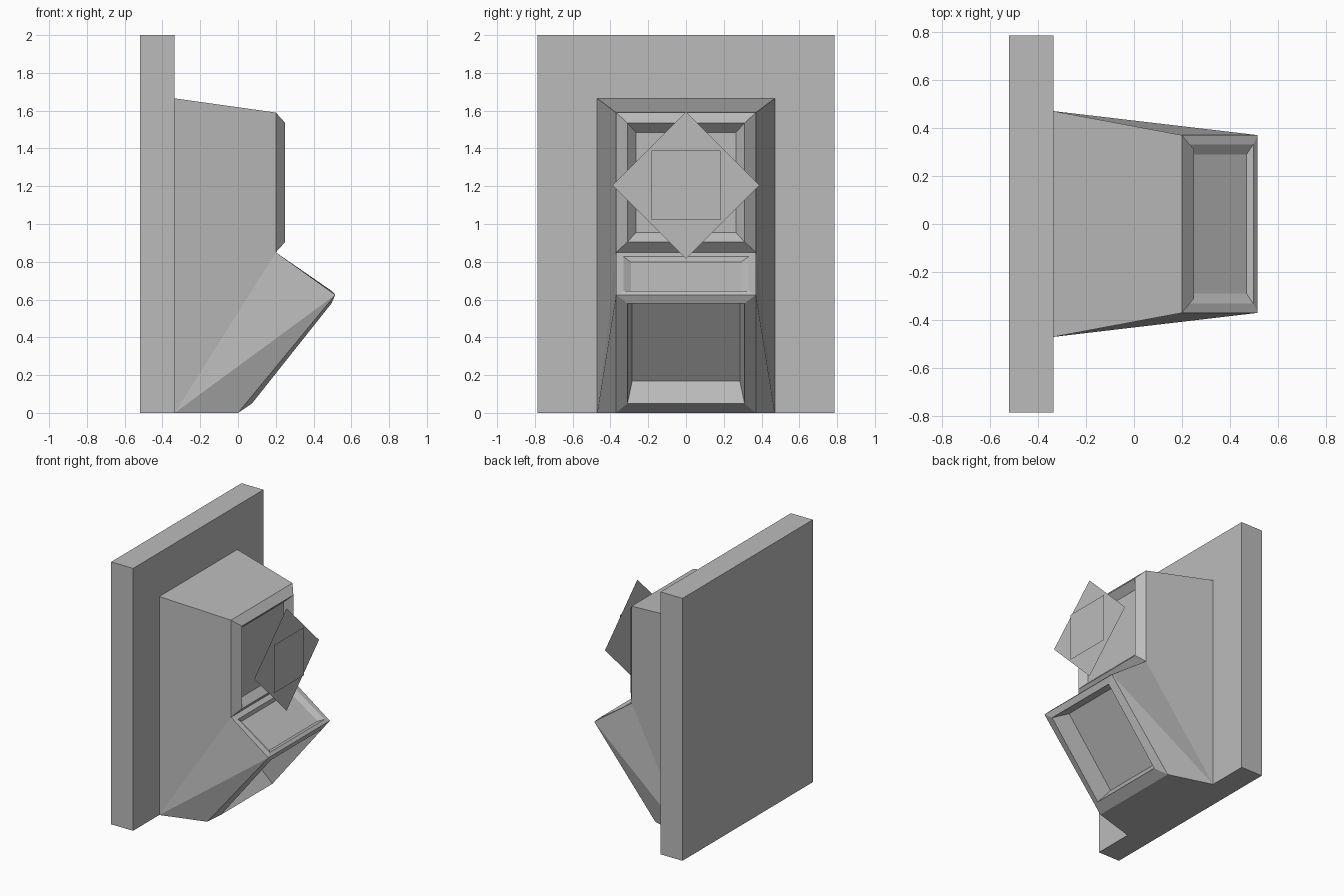
import bpy, bmesh, math
from mathutils import Vector

cube = bpy.data.objects.get("Cube")
if cube:
    bpy.data.objects.remove(cube, do_unlink=True)

GREY = (0.5, 0.5, 0.5, 1.0)
grey = bpy.data.materials.new("plain grey")
grey.use_nodes = True
grey.diffuse_color = GREY
grey.node_tree.nodes["Principled BSDF"].inputs["Base Color"].default_value = GREY


def finish(name, bm, recalc=True):
    bmesh.ops.remove_doubles(bm, verts=bm.verts[:], dist=0.0005)
    if recalc:
        bmesh.ops.recalc_face_normals(bm, faces=bm.faces[:])
    me = bpy.data.meshes.new(name)
    bm.to_mesh(me)
    bm.free()
    me.materials.append(grey)
    ob = bpy.data.objects.new(name, me)
    bpy.context.collection.objects.link(ob)
    return ob


def face(bm, *pts):
    bm.faces.new([bm.verts.new(p) for p in pts])


def panel(bm, rings):
    """Raised rim and recess; each ring is (half width, top xz, bottom xz)."""
    loops = [[(t[0], -w, t[1]), (t[0], w, t[1]), (b[0], w, b[1]), (b[0], -w, b[1])]
             for w, t, b in rings]
    for a, c in zip(loops, loops[1:]):
        for i in range(4):
            j = (i + 1) % 4
            face(bm, a[i], a[j], c[j], c[i])
    face(bm, *loops[-1])


# Wall plate
bm = bmesh.new()
bmesh.ops.create_cube(bm, size=1)
for v in bm.verts:
    v.co = Vector((-0.4275 + v.co.x * 0.185, v.co.y * 1.57, 1 + v.co.z * 2))
finish("back_plate", bm)

# Cabinet: tapered shell with three framed panels on its front
W, B = 0.37, 0.47
BACK_LOW, BACK_TOP = (-0.335, 0), (-0.335, 1.665)
TOP, NECK, LIP, FOOT = (0.2, 1.59), (0.2, 0.85), (0.515, 0.625), (0, 0)
bm = bmesh.new()
for s in (-1, 1):
    def at(p, w=W):
        return (p[0], s * w, p[1])
    low = at(BACK_LOW, B)
    face(bm, low, at(BACK_TOP, B), at(TOP), at(NECK))
    face(bm, low, at(NECK), at(LIP))
    face(bm, low, at(LIP), at(FOOT))
# top, underside and back
for p, pw, q, qw in ((BACK_TOP, B, TOP, W), (BACK_LOW, B, FOOT, W),
                     (BACK_LOW, B, BACK_TOP, B)):
    face(bm, (p[0], -pw, p[1]), (p[0], pw, p[1]), (q[0], qw, q[1]), (q[0], -qw, q[1]))
# upright screen panel
panel(bm, [(W, TOP, NECK),
           (0.31, (0.25, 1.535), (0.25, 0.905)),
           (0.265, (0.2, 1.485), (0.2, 0.955))])
# sloping shelf panel
panel(bm, [(W, NECK, LIP),
           (0.332, (0.23, 0.827), (0.497, 0.645)),
           (0.29, (0.234, 0.798), (0.469, 0.64))])
# lower panel with deep recess
panel(bm, [(W, LIP, FOOT),
           (0.31, (0.495, 0.58), (0.074, 0.05)),
           (0.285, (0.36, 0.652), (-0.023, 0.168))])
finish("cabinet", bm)


# Flat sheets floating in front of the screen
def sheet(name, x, radius, turn):
    bm = bmesh.new()
    face(bm, *[(x, radius * math.cos(turn + i * math.pi / 2),
                1.205 + radius * math.sin(turn + i * math.pi / 2)) for i in range(4)])
    finish(name, bm, recalc=False)


sheet("diamond_sheet", 0.41, 0.39, 0)
sheet("square_sheet", 0.43, 0.183 * math.sqrt(2), math.pi / 4)
